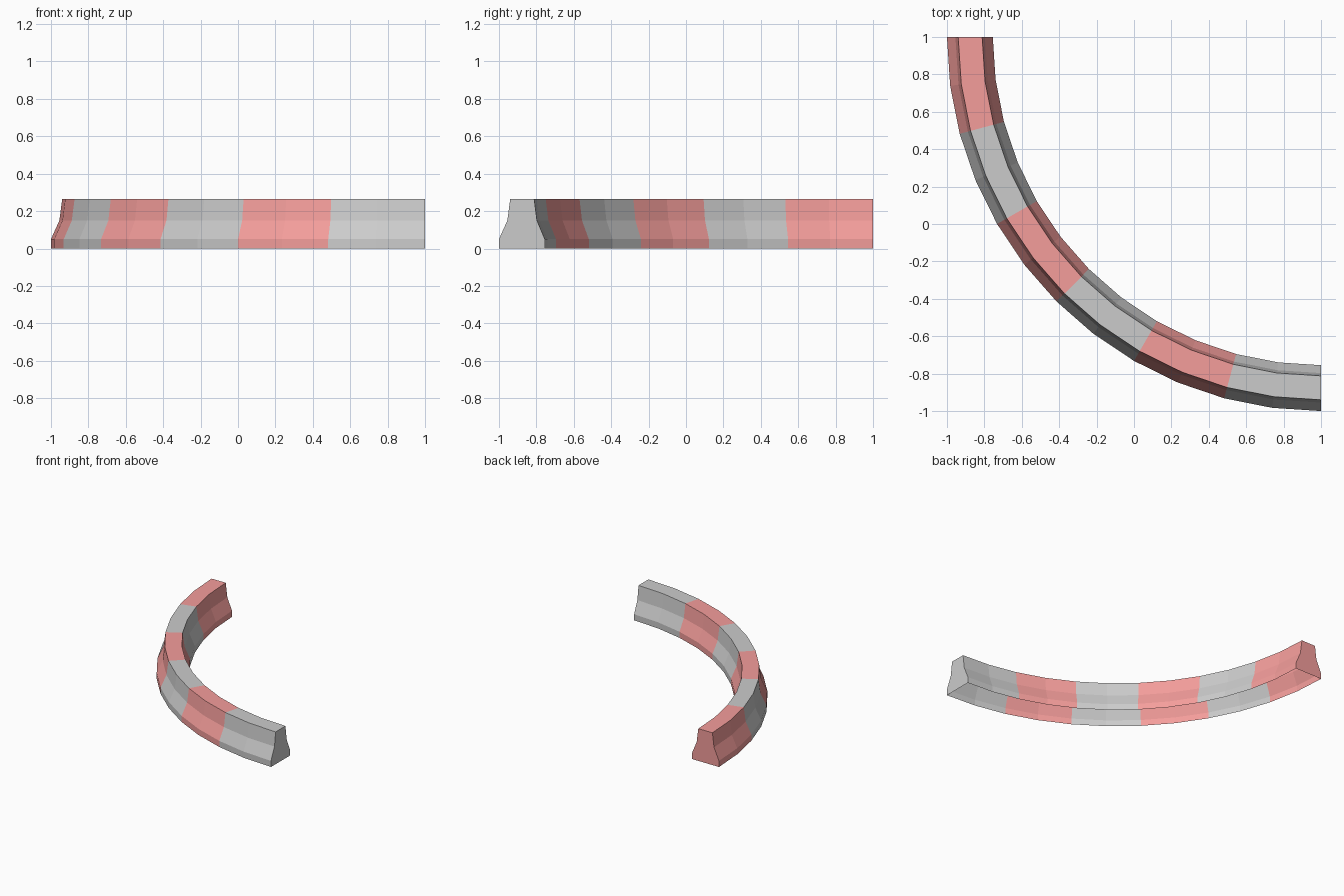
import bpy, bmesh
from math import sin, cos, radians

if "Cube" in bpy.data.objects:
    bpy.data.objects.remove(bpy.data.objects["Cube"])

# Cross-section of the kerb: (radius from the arc centre, height), open at the bottom
PROFILE = [(2.0, 0), (2.0, 0.05), (1.955, 0.15), (1.94, 0.265),
           (1.812, 0.265), (1.797, 0.15), (1.755, 0.05), (1.755, 0)]
STEPS = 12          # facets along the quarter turn
CENTRE = (1, 1)

red = bpy.data.materials.new("red_paint")
red.diffuse_color = (0.91, 0.34, 0.33, 1)
red.use_nodes = True
red.node_tree.nodes["Principled BSDF"].inputs["Base Color"].default_value = red.diffuse_color

bm = bmesh.new()

# Sweep the profile around the quarter circle
rings = []
for i in range(STEPS + 1):
    a = radians(90 * i / STEPS)
    rings.append([bm.verts.new((CENTRE[0] - r * sin(a), CENTRE[1] - r * cos(a), z))
                  for r, z in PROFILE])

# Skin without an underside, with the paint alternating every two facets
for i in range(STEPS):
    for j in range(len(PROFILE) - 1):
        f = bm.faces.new((rings[i][j], rings[i][j + 1],
                          rings[i + 1][j + 1], rings[i + 1][j]))
        f.material_index = (i // 2) % 2

# End caps
bm.faces.new(rings[0]).material_index = 0
bm.faces.new(rings[-1]).material_index = 1
bmesh.ops.recalc_face_normals(bm, faces=bm.faces)

mesh = bpy.data.meshes.new("curved_kerb")
bm.to_mesh(mesh)
bm.free()
mesh.materials.append(None)
mesh.materials.append(red)
bpy.context.collection.objects.link(bpy.data.objects.new("curved_kerb", mesh))
